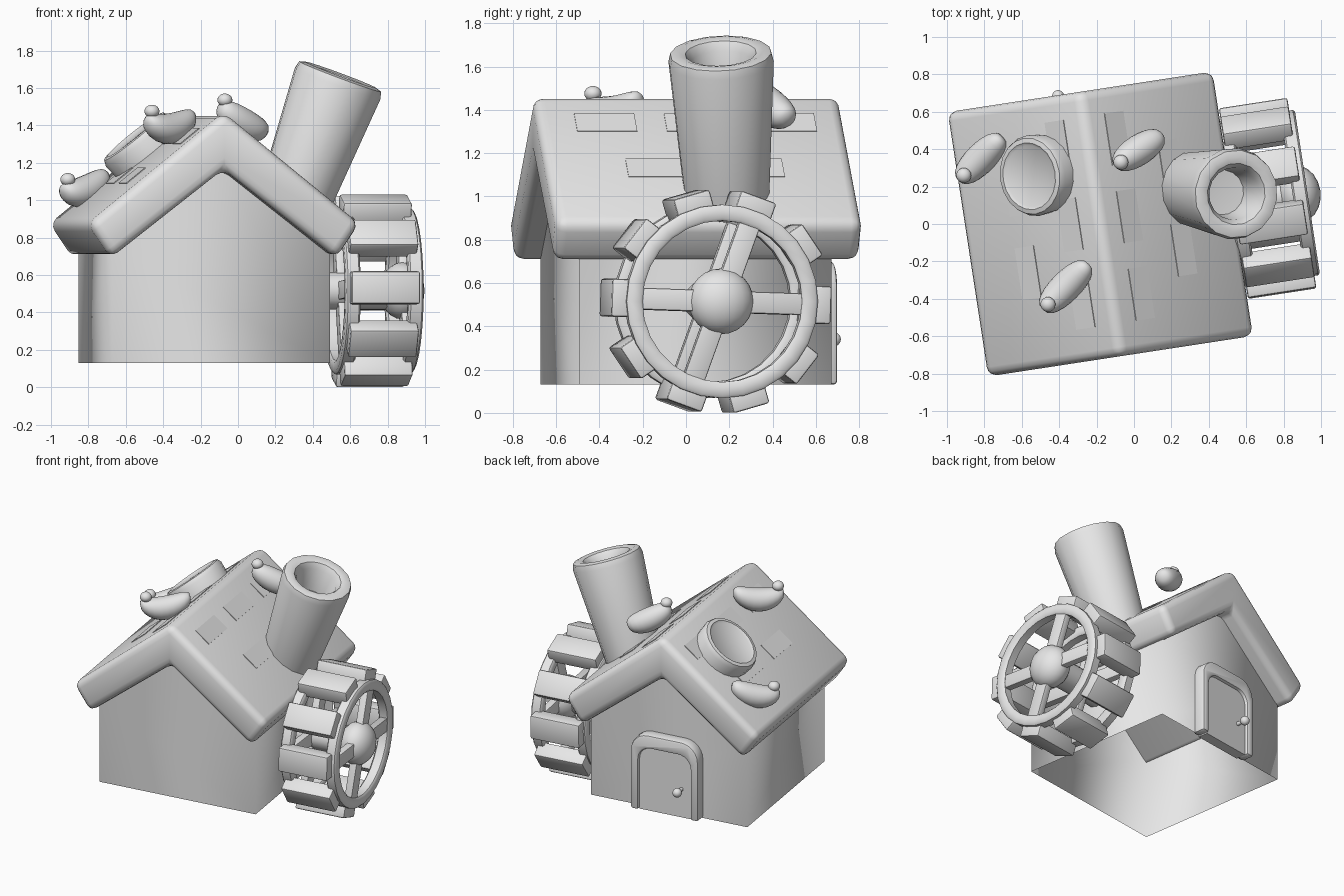
import bpy, bmesh
from math import radians, pi, sin, cos
from mathutils import Matrix, Vector

cube = bpy.data.objects.get("Cube")
if cube:
    bpy.data.objects.remove(cube)

GREY = (0.8, 0.8, 0.8, 1)
mat = bpy.data.materials.new("plain_grey")
mat.use_nodes = True
mat.diffuse_color = GREY
mat.node_tree.nodes["Principled BSDF"].inputs["Base Color"].default_value = GREY

T = Matrix.Translation
HOUSE = T((-0.18, 0, 0)) @ Matrix.Rotation(radians(8.7), 4, 'Z')   # the house is turned a little
UPRIGHT = Matrix.Rotation(pi / 2, 4, 'X')


def finish(name, bm, matrix=HOUSE, bevel=0, segments=2, angle=40):
    """Turn a bmesh into a smooth, optionally bevelled object."""
    bmesh.ops.recalc_face_normals(bm, faces=bm.faces)
    if bevel:
        edges = [e for e in bm.edges if len(e.link_faces) == 2 and e.calc_face_angle() > 0.5]
        bmesh.ops.bevel(bm, geom=edges, offset=bevel, segments=segments,
                        profile=0.5, affect='EDGES', clamp_overlap=True)
    mesh = bpy.data.meshes.new(name)
    bm.to_mesh(mesh)
    bm.free()
    mesh.transform(matrix)
    mesh.materials.append(mat)
    mesh.shade_smooth()
    mesh.set_sharp_from_angle(angle=radians(angle))
    ob = bpy.data.objects.new(name, mesh)
    bpy.context.collection.objects.link(ob)
    return ob


def prism(profile, y0, y1):
    """Extrude an (x, z) outline from y0 to y1."""
    bm = bmesh.new()
    face = bm.faces.new([bm.verts.new((x, y0, z)) for x, z in profile])
    new = bmesh.ops.extrude_face_region(bm, geom=[face], use_keep_orig=True)["geom"]
    bmesh.ops.translate(bm, vec=(0, y1 - y0, 0),
                        verts=[v for v in new if isinstance(v, bmesh.types.BMVert)])
    return bm


def lathe(profile, sides, closed=False):
    """Spin an (r, z) outline around z."""
    bm = bmesh.new()
    vs = [bm.verts.new((r, 0, z)) for r, z in profile]
    pairs = list(zip(vs, vs[1:])) + ([(vs[-1], vs[0])] if closed else [])
    edges = [bm.edges.new(p) for p in pairs]
    bmesh.ops.spin(bm, geom=vs + edges, cent=(0, 0, 0), axis=(0, 0, 1),
                   angle=2 * pi, steps=sides)
    bmesh.ops.remove_doubles(bm, verts=bm.verts, dist=0.0005)
    return bm


def box(size):
    bm = bmesh.new()
    bmesh.ops.create_cube(bm, size=1, matrix=Matrix.Diagonal((*size, 1)))
    return bm


def ball(size):
    bm = bmesh.new()
    bmesh.ops.create_uvsphere(bm, u_segments=20, v_segments=12, radius=1,
                              matrix=Matrix.Diagonal((*size, 1)))
    return bm


# House walls: gabled shell, open underneath and under the roof
W = 0.59
bm = prism([(-W, 0.13), (W, 0.13), (W, 0.74), (0, 1.2), (-W, 0.74)], -W, W)
bm.normal_update()
bmesh.ops.delete(bm, geom=[f for f in bm.faces if abs(f.normal.z) > 0.3], context='FACES')
finish("house_walls", bm, angle=180)

# Thick chevron roof with rounded edges
roof = [(0, 1.47), (0.735, 0.875), (0.61, 0.69), (0, 1.165), (-0.61, 0.69), (-0.735, 0.875)]
finish("roof", prism(roof, -0.715, 0.715), bevel=0.05, segments=3)

# Faint shingles on both slopes
SLOPE = radians(39)
for side in (-1, 1):
    for run, shifts in ((0.16, (-0.4, 0.02, 0.44)), (0.42, (-0.2, 0.25))):
        for y in shifts:
            place = T((side * run, y, 1.47 - run * 0.81)) @ Matrix.Rotation(side * SLOPE, 4, 'Y')
            finish("shingle", box((0.13, 0.28, 0.009)), HOUSE @ place)


# Arched back door with frame, panel and knob
def arch(w, h, r):
    turn = [i * pi / 12 for i in range(7)]
    left = [(-w + r - r * cos(a), 0.13 + h - r + r * sin(a)) for a in turn]
    right = [(-x, z) for x, z in reversed(left)]
    return [(-w, 0.13)] + left + right + [(w, 0.13)]


outer, inner = arch(0.255, 0.57, 0.13), arch(0.195, 0.47, 0.09)
finish("door_frame", prism(outer + inner[::-1], 0.57, 0.67), bevel=0.018)
finish("door_panel", prism(inner, 0.57, 0.645))
finish("door_knob", ball((0.032, 0.032, 0.032)), HOUSE @ T((-0.12, 0.71, 0.34)))
finish("knob_stem", lathe([(0, -0.04), (0.014, -0.04), (0.014, 0.04), (0, 0.04)], 10),
       HOUSE @ T((-0.12, 0.67, 0.34)) @ UPRIGHT)

# Leaning chimney, wider at its rounded hollow top
foot, top = Vector((0.29, 0.19, 0.97)), Vector((0.55, 0.16, 1.67))
axis = top - foot
H = axis.length
stack = [(0, 0), (0.195, 0), (0.245, H - 0.05), (0.235, H - 0.01), (0.2, H),
         (0.165, H - 0.01), (0.14, H - 0.05), (0.12, H - 0.22), (0, H - 0.23)]
finish("chimney", lathe(stack, 16), T(foot) @ axis.to_track_quat('Z', 'Y').to_matrix().to_4x4())

# Round skylight on the right-hand slope
disc = [(0, -0.08), (0.205, -0.08), (0.218, 0.08), (0.205, 0.11), (0.18, 0.115), (0.165, 0.105), (0, 0.105)]
finish("round_skylight", lathe(disc, 20),
       HOUSE @ T((-0.265, 0.31, 1.255)) @ Matrix.Rotation(-SLOPE, 4, 'Y'))


# Kidney-shaped beans lying on the roof
def bean(name, a, b, sag):
    a, b = Vector(a), Vector(b)
    turn = (b - a).to_track_quat('Z', 'Y')
    bm = ball((1, 1, 1))
    for v in bm.verts:
        t = v.co.z
        swell = 0.082 * max(1 - t * t, 0.01) ** -0.15
        v.co = ((a + b) / 2 + turn @ Vector((v.co.x * swell, v.co.y * swell, 0))
                + (b - a) * t * 0.72 + Vector((0, 0, -sag)) * (1 - t * t))
    finish(name, bm, Matrix(), angle=80)
    finish(name + "_bud", ball((0.04, 0.04, 0.035)), T(a + Vector((-0.01, -0.01, 0.055))))


bean("lower_bean", (-0.9, 0.27, 1.055), (-0.74, 0.43, 1.12), 0.04)
bean("front_bean", (-0.45, -0.42, 1.42), (-0.28, -0.25, 1.445), 0.05)
bean("ridge_bean", (-0.06, 0.34, 1.48), (0.11, 0.45, 1.38), 0.02)

# Water wheel: two rims with crossed spokes, ten paddles, shaft and hub
AXLE_Z = 0.515
WHEEL = HOUSE @ T((0, 0, AXLE_Z))
LIE = Matrix.Rotation(pi / 2, 4, 'Y')
rim = [(0.373, -0.03), (0.385, -0.04), (0.435, -0.04), (0.447, -0.03),
       (0.447, 0.03), (0.435, 0.04), (0.385, 0.04), (0.373, 0.03)]
for label, x in (("inner", 0.74), ("outer", 1.08)):
    finish(label + "_rim", lathe(rim, 28, closed=True), WHEEL @ T((x, 0, 0)) @ LIE)
    for angle in (-2, 70):
        finish(label + "_spoke", box((0.055, 0.8, 0.1)),
               WHEEL @ T((x, 0, 0)) @ Matrix.Rotation(radians(angle), 4, 'X'), bevel=0.008)
for i in range(10):
    spin = Matrix.Rotation(radians(36 * i - 2), 4, 'X')
    finish("paddle", box((0.37, 0.11, 0.175)), WHEEL @ spin @ T((0.905, 0.458, 0)), bevel=0.012)
finish("wheel_shaft", lathe([(0, 0.55), (0.1, 0.55), (0.1, 1.06), (0, 1.06)], 12), WHEEL @ LIE)
finish("wheel_hub", ball((0.12, 0.152, 0.152)), WHEEL @ T((1.07, 0, 0)))
